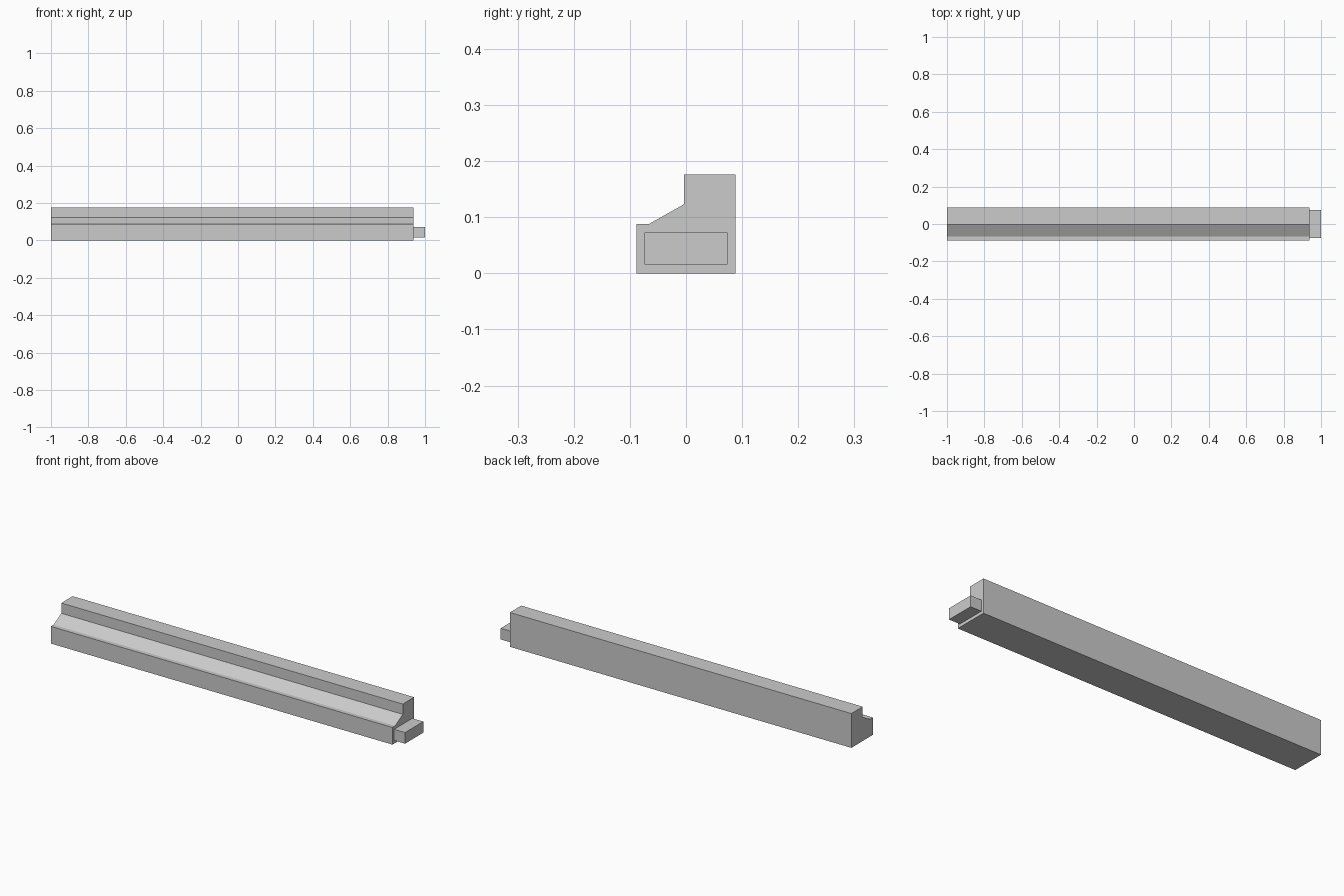
import bpy
import bmesh

cube = bpy.data.objects.get("Cube")
if cube:
    bpy.data.objects.remove(cube, do_unlink=True)

grey = bpy.data.materials.new("plain_grey")
grey.use_nodes = True
grey.diffuse_color = (0.6, 0.6, 0.6, 1)
grey.node_tree.nodes["Principled BSDF"].inputs["Base Color"].default_value = (0.6, 0.6, 0.6, 1)


def extrude_profile(name, profile, x_start, x_end):
    """Extrude a closed (y, z) profile along x."""
    bm = bmesh.new()
    face = bm.faces.new([bm.verts.new((x_start, y, z)) for y, z in profile])
    result = bmesh.ops.extrude_face_region(bm, geom=[face])
    moved = [v for v in result["geom"] if isinstance(v, bmesh.types.BMVert)]
    bmesh.ops.translate(bm, verts=moved, vec=(x_end - x_start, 0, 0))
    # Close the starting end if the extrusion removed it
    if not any(all(abs(v.co.x - x_start) < 1e-5 for v in f.verts) for f in bm.faces):
        bmesh.ops.holes_fill(bm, edges=[e for e in bm.edges if e.is_boundary])
    bmesh.ops.recalc_face_normals(bm, faces=bm.faces)
    mesh = bpy.data.meshes.new(name)
    bm.to_mesh(mesh)
    bm.free()
    mesh.materials.append(grey)
    obj = bpy.data.objects.new(name, mesh)
    bpy.context.collection.objects.link(obj)
    return obj


# Sill beam: ledge in front, sloped shoulder, upright back
extrude_profile("sill_beam", [
    (-0.088, 0), (0.088, 0), (0.088, 0.176), (-0.004, 0.176),
    (-0.004, 0.123), (-0.066, 0.088), (-0.088, 0.088),
], -1, 0.938)

# Tenon at the +x end
extrude_profile("end_tenon", [
    (-0.074, 0.016), (0.074, 0.016), (0.074, 0.073), (-0.074, 0.073),
], 0.938, 1)
